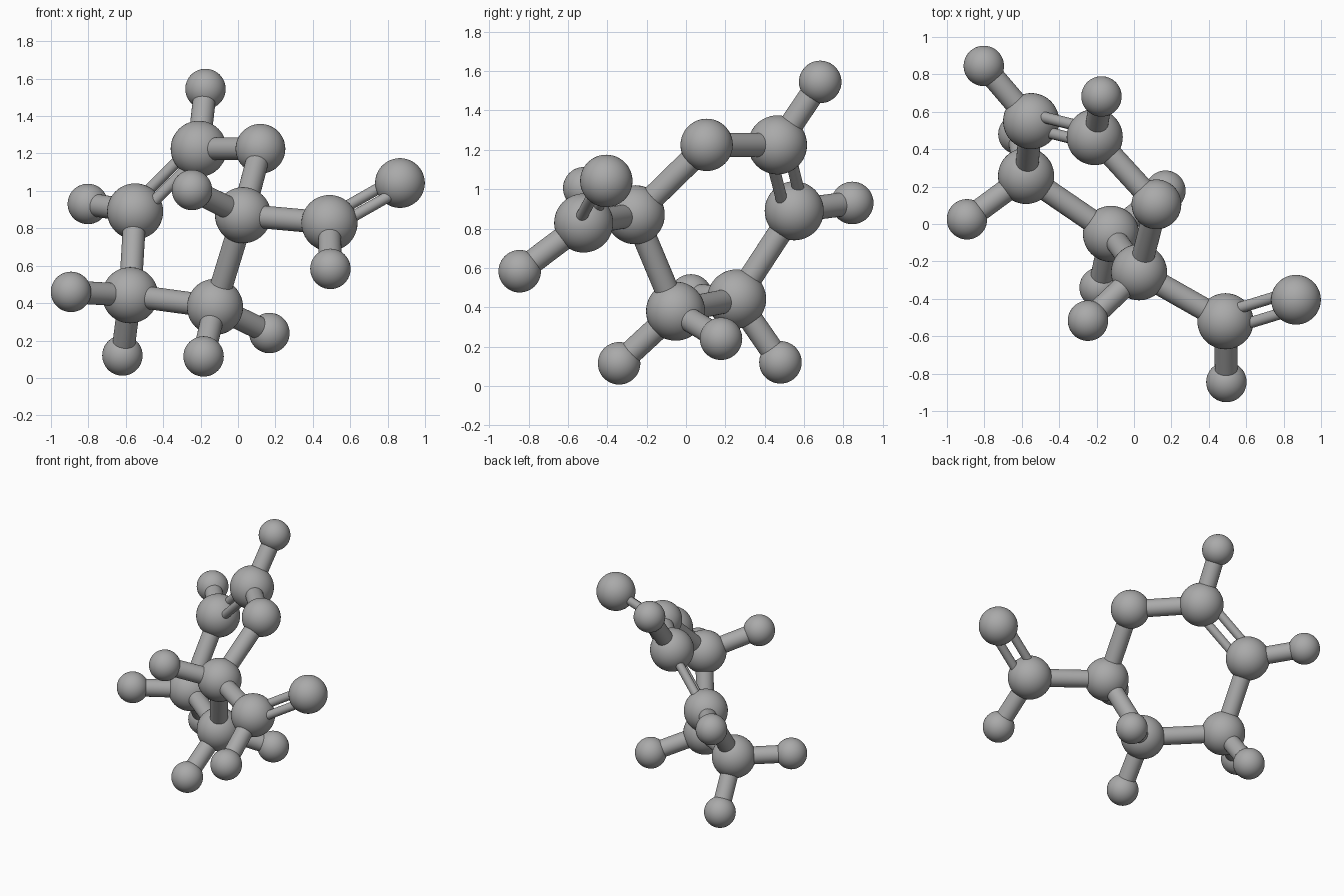
import bpy
from mathutils import Vector

cube = bpy.data.objects.get("Cube")
if cube:
    bpy.data.objects.remove(cube, do_unlink=True)

grey = bpy.data.materials.new("matte_grey")
grey.use_nodes = True
colour = (0.4, 0.4, 0.4, 1)
grey.diffuse_color = colour
grey.node_tree.nodes["Principled BSDF"].inputs["Base Color"].default_value = colour

RADIUS = {"carbon": 0.15, "oxygen": 0.133, "hydrogen": 0.108}
SINGLE, DOUBLE, SPREAD = 0.061, 0.03, 0.053

# Atom centres: six-sided ring, aldehyde group, then hydrogens
ATOMS = {
    "carbon_top": (-0.21, 0.465, 1.225),
    "oxygen_ring": (0.12, 0.105, 1.225),
    "carbon_side": (-0.55, 0.55, 0.89),
    "carbon_low_right": (-0.577, 0.257, 0.442),
    "carbon_low_front": (-0.123, -0.053, 0.38),
    "carbon_centre": (0.027, -0.258, 0.87),
    "carbon_aldehyde": (0.489, -0.52, 0.828),
    "oxygen_aldehyde": (0.866, -0.405, 1.042),
    "hydrogen_top": (-0.174, 0.682, 1.545),
    "hydrogen_side": (-0.803, 0.845, 0.93),
    "hydrogen_right": (-0.893, 0.025, 0.46),
    "hydrogen_low_back": (-0.618, 0.48, 0.12),
    "hydrogen_low_front": (-0.184, -0.34, 0.115),
    "hydrogen_low_left": (0.168, 0.178, 0.24),
    "hydrogen_centre": (-0.246, -0.517, 1.005),
    "hydrogen_aldehyde": (0.494, -0.845, 0.583),
}
ATOMS = {name: Vector(p) for name, p in ATOMS.items()}

BONDS = [
    ("carbon_top", "oxygen_ring"),
    ("oxygen_ring", "carbon_centre"),
    ("carbon_centre", "carbon_low_front"),
    ("carbon_low_front", "carbon_low_right"),
    ("carbon_low_right", "carbon_side"),
    ("carbon_centre", "carbon_aldehyde"),
    ("carbon_top", "hydrogen_top"),
    ("carbon_side", "hydrogen_side"),
    ("carbon_low_right", "hydrogen_right"),
    ("carbon_low_right", "hydrogen_low_back"),
    ("carbon_low_front", "hydrogen_low_front"),
    ("carbon_low_front", "hydrogen_low_left"),
    ("carbon_centre", "hydrogen_centre"),
    ("carbon_aldehyde", "hydrogen_aldehyde"),
]
# Third name is the neighbour that sets the plane of the twin rods
DOUBLE_BONDS = [
    ("carbon_top", "carbon_side", "oxygen_ring"),
    ("carbon_aldehyde", "oxygen_aldehyde", "hydrogen_aldehyde"),
]


def finish(name):
    obj = bpy.context.object
    obj.name = name
    obj.data.materials.append(grey)
    bpy.ops.object.shade_smooth_by_angle()


def rod(name, a, b, radius):
    axis = b - a
    bpy.ops.mesh.primitive_cylinder_add(
        vertices=32, radius=radius, depth=axis.length, location=(a + b) / 2,
        rotation=axis.to_track_quat("Z", "Y").to_euler())
    finish(name)


# Atoms
for name, centre in ATOMS.items():
    bpy.ops.mesh.primitive_uv_sphere_add(
        segments=48, ring_count=24, radius=RADIUS[name.split("_")[0]], location=centre)
    finish(name)

# Single bonds
for a, b in BONDS:
    rod(f"bond_{a}_to_{b}", ATOMS[a], ATOMS[b], SINGLE)

# Double bonds: two thin parallel rods
for a, b, side in DOUBLE_BONDS:
    axis = (ATOMS[b] - ATOMS[a]).normalized()
    across = ATOMS[side] - ATOMS[a]
    across = (across - axis * across.dot(axis)).normalized() * SPREAD
    for sign, label in ((1, "inner"), (-1, "outer")):
        rod(f"{label}_bond_{a}", ATOMS[a] + across * sign, ATOMS[b] + across * sign, DOUBLE)
